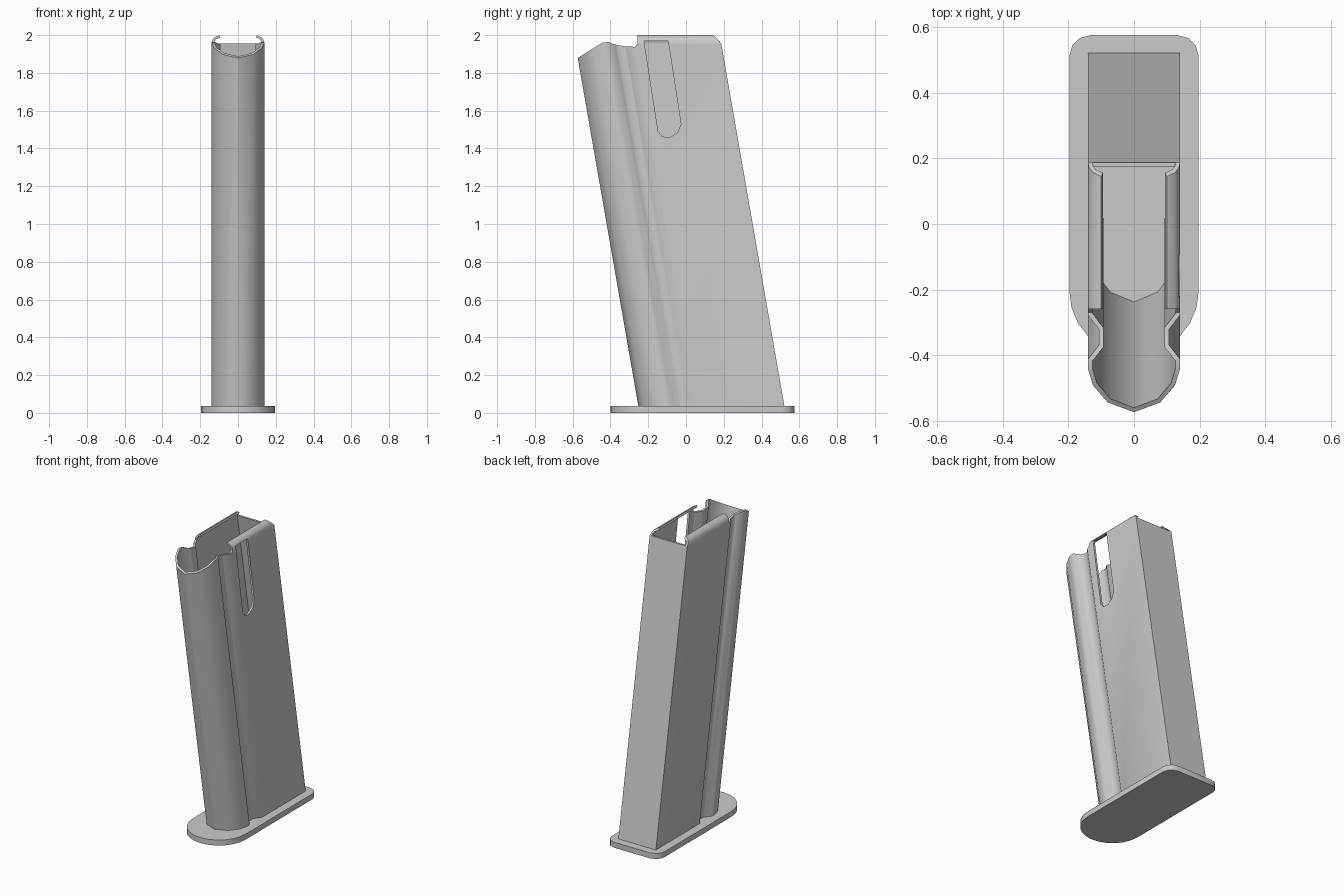
import bpy, bmesh, math
from mathutils import Vector

if "Cube" in bpy.data.objects:
    bpy.data.objects.remove(bpy.data.objects["Cube"])

SLOPE = 0.174   # the body leans forward with height
WALL = 0.014


def make_object(name, bm):
    bmesh.ops.recalc_face_normals(bm, faces=bm.faces)
    mesh = bpy.data.meshes.new(name)
    bm.to_mesh(mesh)
    bm.free()
    ob = bpy.data.objects.new(name, mesh)
    bpy.context.collection.objects.link(ob)
    return ob


def prism(name, start, end):
    """Solid between two matching closed outlines."""
    bm = bmesh.new()
    a = [bm.verts.new(p) for p in start]
    b = [bm.verts.new(p) for p in end]
    bm.faces.new(a)
    bm.faces.new(b)
    for i in range(len(a)):
        j = (i + 1) % len(a)
        bm.faces.new((a[i], a[j], b[j], b[i]))
    return make_object(name, bm)


def inset(points, d):
    """Mitred inward offset of a counter-clockwise outline."""
    out = []
    for i, p in enumerate(points):
        p0, p1, p2 = Vector(points[i - 1]), Vector(p), Vector(points[(i + 1) % len(points)])
        e1, e2 = (p1 - p0).normalized(), (p2 - p1).normalized()
        n1, n2 = Vector((-e1.y, e1.x)), Vector((-e2.y, e2.x))
        out.append(p1 + (n1 + n2) * d / (1 + n1.dot(n2)))
    return out


def select_only(ob):
    bpy.ops.object.select_all(action='DESELECT')
    ob.select_set(True)
    bpy.context.view_layer.objects.active = ob


def cut(ob, cutter):
    select_only(ob)
    mod = ob.modifiers.new("cut", 'BOOLEAN')
    mod.operation = 'DIFFERENCE'
    mod.solver = 'EXACT'
    mod.object = cutter
    bpy.ops.object.modifier_apply(modifier=mod.name)


def smooth(ob):
    select_only(ob)
    bpy.ops.object.shade_smooth_by_angle(angle=math.radians(46))


# Base plate: half-round front, small rounded back corners
R, r = 0.197, 0.065
outline = [(R * math.cos(t), -0.203 + R * math.sin(t))
           for t in (math.pi + math.pi * i / 12 for i in range(13))]
for cx, t0 in ((R - r, 0), (r - R, 90)):
    for i in range(4):
        t = math.radians(t0 + 30 * i)
        outline.append((cx + r * math.cos(t), 0.575 - r + r * math.sin(t)))
base = prism("base_plate", [(x, y, 0) for x, y in outline], [(x, y, 0.037) for x, y in outline])
smooth(base)

# Leaning hollow body: rounded front, side grooves, square back
half = [(0.08, -0.213), (0.125, -0.155), (0.14, -0.10), (0.14, -0.07),
        (0.107, -0.03), (0.107, 0.017), (0.14, 0.06), (0.14, 0.527)]
outer = [(0, -0.246)] + half + [(-x, y) for x, y in reversed(half)]
inner = inset(outer, WALL)
bm = bmesh.new()
rings = [[bm.verts.new((x, y - SLOPE * z, z)) for x, y in loop]
         for loop, z in ((outer, 0.03), (outer, 2.1), (inner, 2.1), (inner, 0.03))]
n = len(outer)
for k in range(4):
    a, b = rings[k], rings[(k + 1) % 4]
    for i in range(n):
        j = (i + 1) % n
        bm.faces.new((a[i], a[j], b[j], b[i]))
body = make_object("body_tube", bm)

# Trim the rim to its curved side profile
rim = [(-0.70, 1.80), (-0.571, 1.88), (-0.444, 1.96), (-0.41, 1.963), (-0.375, 1.95),
       (-0.32, 1.94), (-0.27, 1.938), (-0.258, 1.955), (0.4, 1.955), (0.4, 2.4), (-0.70, 2.4)]
rim_cutter = prism("rim_cutter", [(-0.3, y, z) for y, z in rim], [(0.3, y, z) for y, z in rim])
cut(body, rim_cutter)

# Curled lips along the two top edges
lip_out = [(0.14, 1.955), (0.137, 1.971), (0.126, 1.987), (0.10, 2.0)]
lip_in = [(0.095, 1.988), (0.116, 1.978), (0.125, 1.967), (0.14 - WALL, 1.955)]
lips = []
for side, name in ((1, "right_lip"), (-1, "left_lip")):
    prof = lip_out + lip_in
    front = [(side * x, -0.258, z) for x, z in prof]
    back = [(side * x, 0.187 - max(0, z - 1.957) * 1.0, z) for x, z in prof]
    lips.append(prism(name, front, back))

# Round-ended slot through the right side only
slot = [(-0.222, 1.97), (-0.155, 1.54), (-0.147, 1.49), (-0.125, 1.463), (-0.085, 1.458),
        (-0.045, 1.484), (-0.027, 1.53), (-0.095, 1.97)]
slot_cutter = prism("slot_cutter", [(0.05, y, z) for y, z in slot], [(0.3, y, z) for y, z in slot])
cut(body, slot_cutter)
cut(lips[0], slot_cutter)

for ob in [body] + lips:
    smooth(ob)
for cutter in (rim_cutter, slot_cutter):
    bpy.data.objects.remove(cutter)
